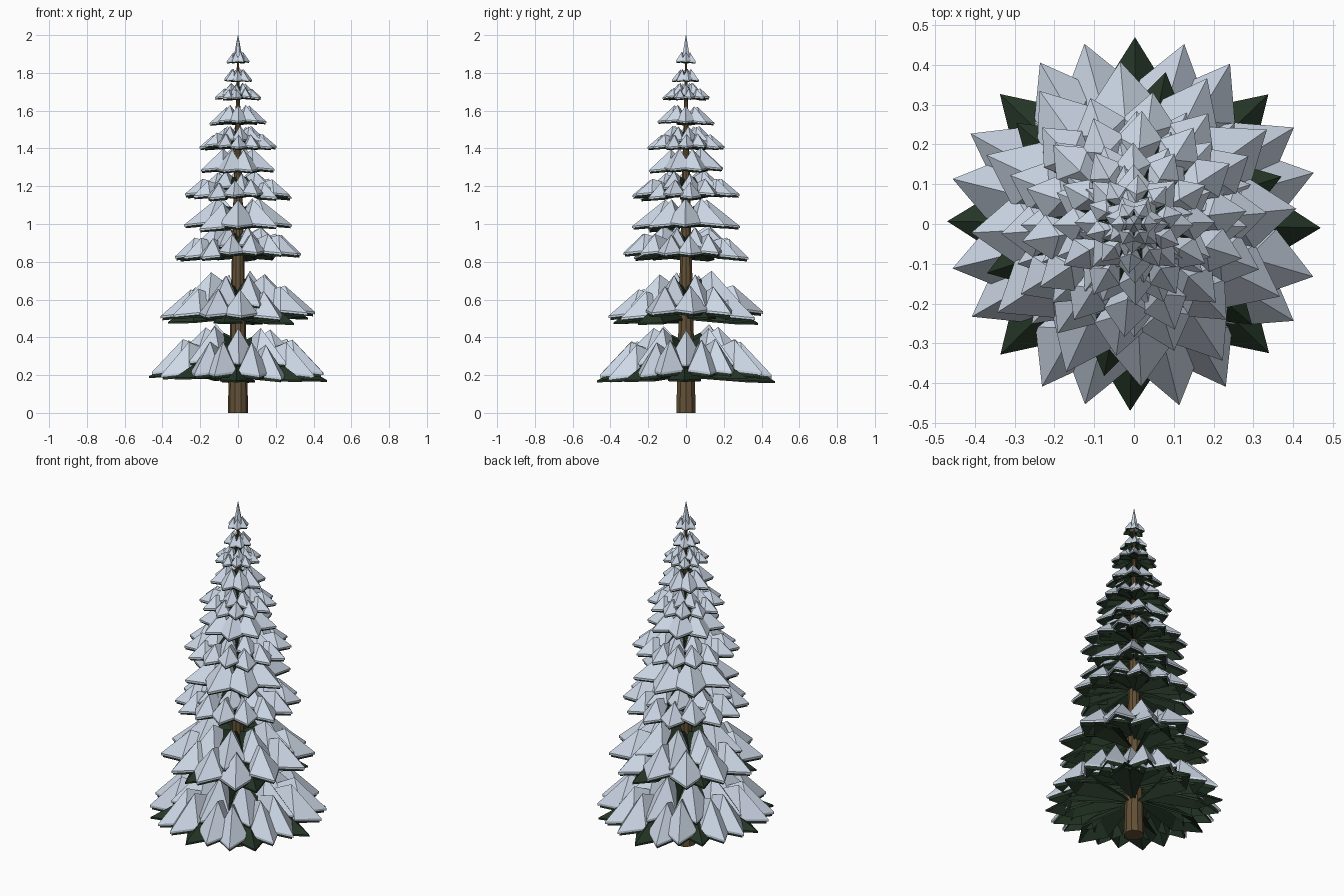
import bpy, math, random
from mathutils import Matrix, Vector

if "Cube" in bpy.data.objects:
    bpy.data.objects.remove(bpy.data.objects["Cube"])

random.seed(4)


def material(name, rgb):
    m = bpy.data.materials.new(name)
    m.diffuse_color = (*rgb, 1)
    m.use_nodes = True
    m.node_tree.nodes["Principled BSDF"].inputs["Base Color"].default_value = m.diffuse_color
    return m


SNOW = material("snow", (0.63, 0.71, 0.82))
GREEN = material("needle green", (0.018, 0.036, 0.019))
BARK = material("bark brown", (0.125, 0.082, 0.037))


def make(name, verts, faces, mat):
    me = bpy.data.meshes.new(name)
    me.from_pydata(verts, [], faces)
    me.materials.append(mat)
    ob = bpy.data.objects.new(name, me)
    bpy.context.collection.objects.link(ob)
    return ob


def shell(verts, faces, angle, inner, corner, peak, tip, hw, thick):
    """Folded kite with a peak, closed by a lowered copy of itself."""
    top = [Vector((inner[0], 0, inner[1])), Vector((corner[0], hw, corner[1])),
           Vector((tip[0], 0, tip[1])), Vector((corner[0], -hw, corner[1])),
           Vector((peak[0], 0, peak[1]))]
    low = [v - Vector((0, 0, thick * (2 if i == 4 else 1))) for i, v in enumerate(top)]
    rot, b = Matrix.Rotation(angle, 3, 'Z'), len(verts)
    verts += [rot @ v for v in top + low]
    for i in range(4):
        j = (i + 1) % 4
        faces += [(b + 4, b + j, b + i), (b + 9, b + 5 + i, b + 5 + j),
                  (b + i, b + j, b + 5 + j, b + 5 + i)]


def even(n, start=0):
    return [start + 360 * k / n for k in range(n)]


# rings: tip r, tip z, peak r, peak z, half width, angles in degrees, snowy
rings = [
    (0.47, 0.185, 0.30, 0.23, 0.09, even(8), False),
    (0.47, 0.20, 0.30, 0.375, 0.088, even(8, 15) + even(8, 30), True),
    (0.36, 0.27, 0.17, 0.455, 0.095, even(8, 0), True),
    (0.39, 0.49, 0.25, 0.53, 0.08, even(6, 19), False),
    (0.41, 0.52, 0.25, 0.66, 0.09, even(12, 4), True),
    (0.31, 0.58, 0.15, 0.74, 0.09, even(8, 20), True),
    (0.335, 0.835, 0.23, 0.935, 0.066, even(14, 5), True),
    (0.25, 0.88, 0.13, 0.985, 0.066, even(8, 22), True),
    (0.285, 0.985, 0.11, 1.125, 0.10, even(8, 0), True),
    (0.285, 1.15, 0.19, 1.23, 0.057, even(14, 8), True),
    (0.21, 1.185, 0.11, 1.275, 0.058, even(8, 10), True),
    (0.21, 1.29, 0.085, 1.40, 0.08, even(8, 22), True),
    (0.205, 1.41, 0.13, 1.475, 0.044, even(12, 0), True),
    (0.15, 1.44, 0.07, 1.515, 0.045, even(8, 10), True),
    (0.15, 1.54, 0.06, 1.625, 0.055, even(8, 0), True),
    (0.125, 1.67, 0.075, 1.715, 0.029, even(10, 12), True),
    (0.09, 1.69, 0.04, 1.745, 0.029, even(7, 0), True),
    (0.075, 1.765, 0.03, 1.82, 0.029, even(7, 10), True),
    (0.06, 1.862, 0.025, 1.91, 0.024, even(6, 0), True),
]

# Branches with their snow caps, one pair of objects per ring
for k, (tr, tz, pr, pz, hw, angles, snowy) in enumerate(rings):
    gv, gf, sv, sf = [], [], [], []
    s = tr / 0.47
    h = pz - tz
    for a in angles:
        dz = random.uniform(-0.02, 0.02) * s
        ang = math.radians(a + random.uniform(-1.5, 1.5))
        cr = pr + 0.28 * (tr - pr)
        t = 0.005 + 0.008 * s
        if snowy:
            shell(sv, sf, ang, (pr * 0.5, pz - 0.33 * h + dz), (cr, tz + 0.1 * h + dz),
                  (pr, pz + dz), (tr, tz + dz), hw, t)
        drop = 1.1 * t if snowy else 0
        shell(gv, gf, ang, (0.01, pz - 0.36 * h - drop + dz),
              (cr * 0.95, tz + 0.08 * h - drop + dz),
              (pr, pz - 2.1 * t + dz if snowy else pz + 0.04),
              (tr - (0.012 * s if snowy else 0), tz - drop + dz), hw * 0.97, t * 0.8)
    make(f"branch_ring_{k + 1}", gv, gf, GREEN)
    if snowy:
        make(f"snow_ring_{k + 1}", sv, sf, SNOW)


# Tapered trunk and snowy top spike
def cone(name, n, r0, r1, z0, z1, mat):
    ring = lambda r, z: [(r * math.cos(2 * math.pi * i / n), r * math.sin(2 * math.pi * i / n), z)
                         for i in range(n)]
    f = [(i, (i + 1) % n, n + (i + 1) % n, n + i) for i in range(n)]
    f += [tuple(reversed(range(n))), tuple(range(n, 2 * n))]
    make(name, ring(r0, z0) + ring(r1, z1), f, mat)


cone("trunk", 10, 0.054, 0.004, 0, 1.93, BARK)
cone("top_spike", 6, 0.026, 0.001, 1.87, 2.0, SNOW)
